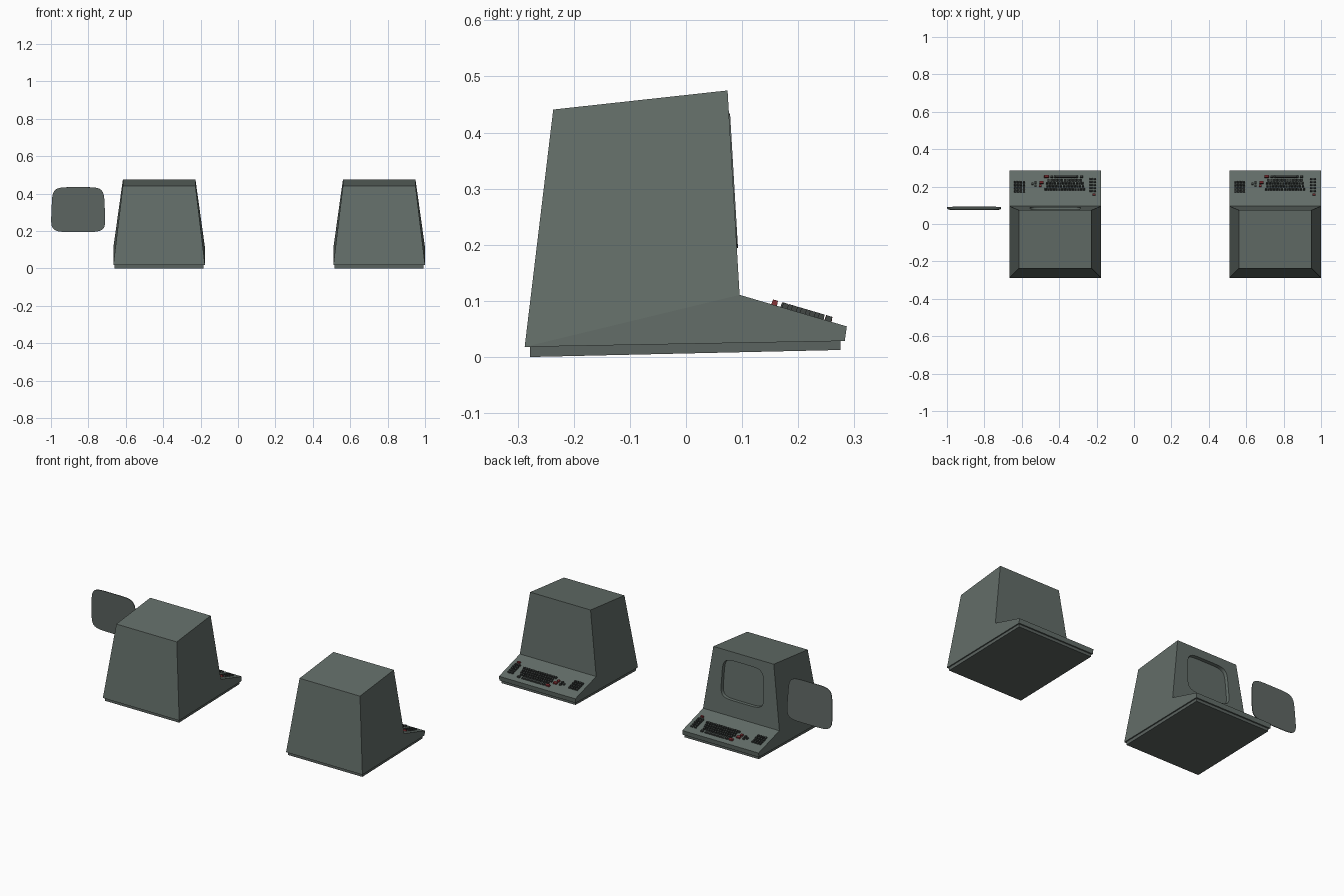
import bpy, bmesh, math
from mathutils import Vector

if "Cube" in bpy.data.objects:
    bpy.data.objects.remove(bpy.data.objects["Cube"])


def material(name, rgb):
    m = bpy.data.materials.new(name)
    m.diffuse_color = (*rgb, 1)
    m.use_nodes = True
    m.node_tree.nodes["Principled BSDF"].inputs["Base Color"].default_value = m.diffuse_color
    return m


BODY = material("grey green casing", (0.125, 0.155, 0.14))
BASE = material("dark grey base", (0.105, 0.125, 0.116))
GLASS = material("grey screen", (0.115, 0.138, 0.128))
KEY = material("charcoal keys", (0.05, 0.058, 0.055))
RED = material("red keys", (0.22, 0.03, 0.035))

# side profile landmarks: y, z, half width
PROFILE = [(-0.2875, 0.018, 0.245), (-0.2366, 0.441, 0.194), (0.0741, 0.475, 0.194),
           (0.0955, 0.1107, 0.245), (0.2866, 0.0545, 0.245), (0.283, 0.0285, 0.245)]
# screen face frame
FACE_C = Vector((0, 0.0836, 0.314))
FACE_UP = Vector((0, -0.0214, 0.3643)).normalized()
FACE_N = Vector((0, 0.3643, 0.0214)).normalized()
# keyboard shelf frame
SHELF_T = Vector((0, 0.1911, -0.0562)).normalized()
SHELF_N = Vector((0, 0.0562, 0.1911)).normalized()


def finish(name, bm, mat):
    bmesh.ops.recalc_face_normals(bm, faces=bm.faces)
    me = bpy.data.meshes.new(name)
    bm.to_mesh(me)
    bm.free()
    me.materials.append(mat)
    ob = bpy.data.objects.new(name, me)
    bpy.context.collection.objects.link(ob)
    return ob


def prism(bm, left, right, sides=True):
    """Join two matching outlines into a closed solid."""
    a = [bm.verts.new(p) for p in left]
    b = [bm.verts.new(p) for p in right]
    n = len(a)
    for i in range(n):
        j = (i + 1) % n
        bm.faces.new((a[i], a[j], b[j], b[i]))
    if sides:
        bm.faces.new(a)
        bm.faces.new(b)
    return a, b


def screen_outline(cx, hw, hh, depth, count=56, power=5.5):
    """Bulged, slightly tapered rounded rectangle on the screen plane."""
    pts = []
    for i in range(count):
        t = 2 * math.pi * (i + 0.5) / count
        c, s = math.cos(t), math.sin(t)
        u = math.copysign(abs(c) ** (2 / power), c)
        v = math.copysign(abs(s) ** (2 / power), s)
        p = FACE_C + FACE_UP * (v * hh) + FACE_N * depth
        p.x = cx + u * hw * (1 - 0.035 * v)
        pts.append(p)
    return pts


def screen_slab(name, cx, hw, hh, d0, d1, mat, inner=1.0):
    bm = bmesh.new()
    prism(bm, screen_outline(cx, hw * inner, hh * inner, d0), screen_outline(cx, hw, hh, d1))
    return finish(name, bm, mat)


def key(bm, cx, x, y, w, d, h=0.009):
    """Tapered key cap standing on the sloping shelf."""
    base = Vector((cx + x, y, 0.1107 - (y - 0.0955) * 0.294))
    rings = []
    for k, up in ((1, -0.002), (0.82, h)):
        rings.append([base + Vector((sx * w * k / 2, 0, 0)) + SHELF_T * (sy * d * k / 2) + SHELF_N * up
                      for sx, sy in ((-1, -1), (1, -1), (1, 1), (-1, 1))])
    prism(bm, *rings)


def keyboard(label, cx):
    dark, red = bmesh.new(), bmesh.new()
    # main key block, staggered rows
    for r, (x0, n) in enumerate(((0.153, 15), (0.148, 14), (0.145, 14), (0.139, 13))):
        for i in range(n):
            key(dark, cx, x0 - i * 0.0145, 0.186 + r * 0.0158, 0.0118, 0.0125)
    # space bar and its neighbours
    key(dark, cx, 0.058, 0.253, 0.135, 0.0125)
    for x in (0.14, -0.018):
        key(dark, cx, x, 0.253, 0.016, 0.0125)
    # number pad
    for r in range(4):
        for i in range(4):
            key(dark, cx, -0.213 + i * 0.0155, 0.174 + r * 0.0165, 0.012, 0.0125)
    # function keys at the other end
    for r in range(5):
        for i in range(2):
            key(dark, cx, 0.192 + i * 0.02, 0.176 + r * 0.016, 0.015, 0.0115)
    # small cursor keys
    for x, y in ((-0.106, 0.205), (-0.106, 0.222), (-0.122, 0.2135)):
        key(dark, cx, x, y, 0.012, 0.012)
    # red keys
    for x, y, w, d in ((-0.073, 0.222, 0.024, 0.016), (-0.08, 0.203, 0.014, 0.014),
                       (-0.046, 0.253, 0.026, 0.014), (0.207, 0.157, 0.018, 0.011)):
        key(red, cx, x, y, w, d)
    finish(label + " dark keys", dark, KEY)
    finish(label + " red keys", red, RED)


def terminal(label, cx, recessed):
    # casing: tapered cabinet with vertical lower cheeks
    bm = bmesh.new()
    a, b = prism(bm, [(cx - w, y, z) for y, z, w in PROFILE],
                 [(cx + w, y, z) for y, z, w in PROFILE], sides=False)
    for s in (a, b):
        bm.faces.new((s[0], s[1], s[2], s[3]))
        bm.faces.new((s[0], s[3], s[4], s[5]))
    body = finish(label + " casing", bm, BODY)
    # screen opening
    if recessed:
        cutter = screen_slab("opening cutter", cx, 0.136, 0.114, -0.018, 0.02, BODY, 0.97)
        cutter.hide_render = True
        mod = body.modifiers.new("screen opening", 'BOOLEAN')
        mod.operation = 'DIFFERENCE'
        mod.solver = 'EXACT'
        mod.object = cutter
        bpy.context.view_layer.objects.active = body
        bpy.ops.object.modifier_apply(modifier=mod.name)
        bpy.data.objects.remove(cutter)
    # inset base plinth
    bm = bmesh.new()
    plinth = [(-0.278, 0.0), (0.275, 0.0125), (0.275, 0.031), (-0.278, 0.0205)]
    prism(bm, [(cx - 0.238, y, z) for y, z in plinth], [(cx + 0.238, y, z) for y, z in plinth])
    finish(label + " base", bm, BASE)
    keyboard(label, cx)


terminal("open terminal", -0.4215, True)
terminal("plain terminal", 0.755, False)
# loose screen glass beside the open terminal
screen_slab("loose screen", -0.8545, 0.1425, 0.12, -0.002, 0.002, GLASS)
